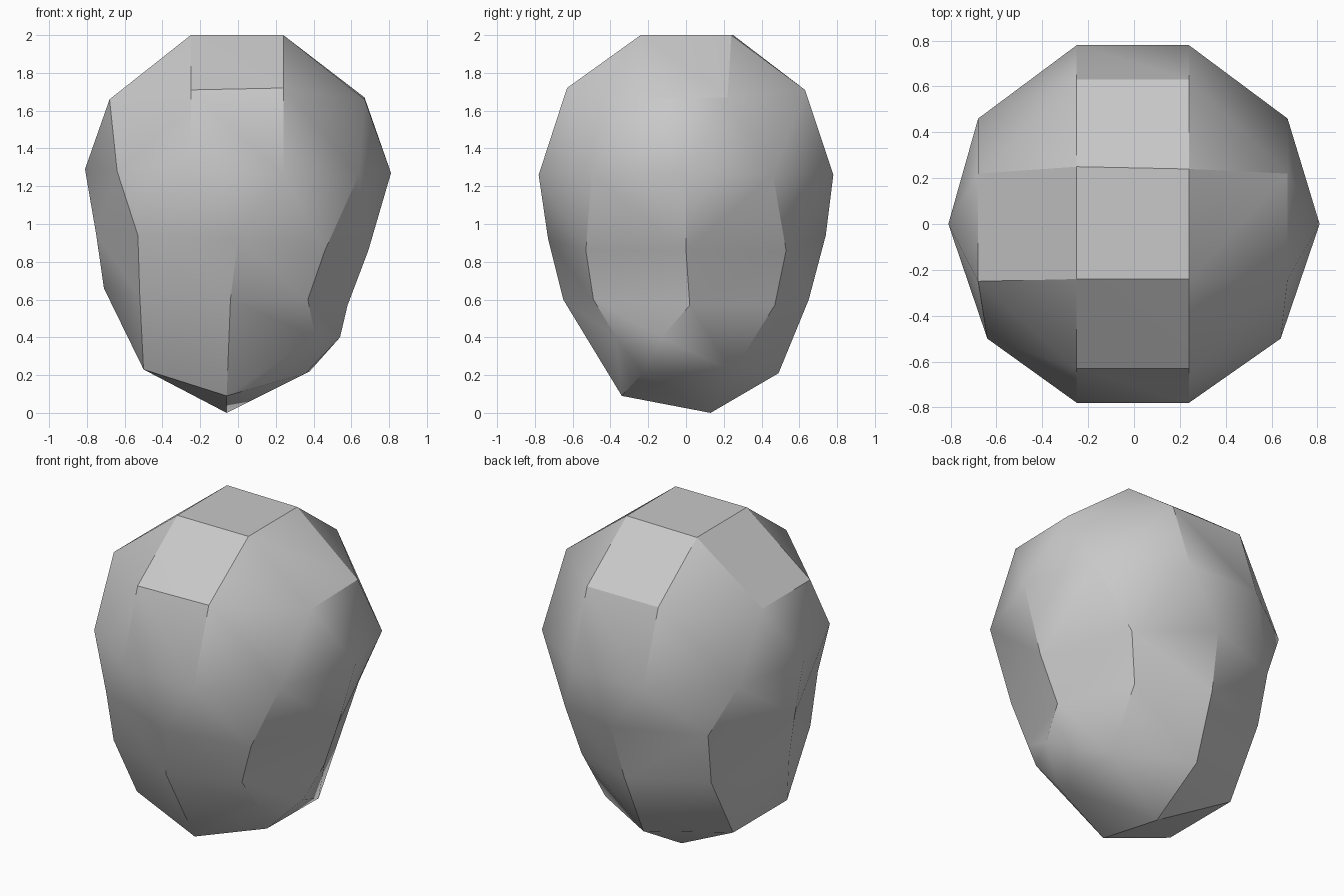
import bpy, bmesh, math
from mathutils import Vector

cube = bpy.data.objects.get("Cube")
if cube:
    bpy.data.objects.remove(cube, do_unlink=True)

# Single grey stone colour
grey = bpy.data.materials.new("stone_grey")
grey.use_nodes = True
colour = (0.58, 0.58, 0.58, 1.0)
grey.diffuse_color = colour
bsdf = next(n for n in grey.node_tree.nodes if n.type == 'BSDF_PRINCIPLED')
bsdf.inputs["Base Color"].default_value = colour
bsdf.inputs["Roughness"].default_value = 0.8

bm = bmesh.new()


def ring(*points):
    """Add a loop of vertices, counter-clockwise from the front."""
    return [bm.verts.new(p) for p in points]


def stitch(a, b):
    """Join two closed rings with triangles, taking the shorter diagonal."""
    i = j = 0
    na, nb = len(a), len(b)
    while i < na or j < nb:
        va, vb = a[i % na], b[j % nb]
        next_a, next_b = a[(i + 1) % na], b[(j + 1) % nb]
        step_a = (next_a.co - vb.co).length if i < na else math.inf
        step_b = (next_b.co - va.co).length if j < nb else math.inf
        if step_a < step_b:
            bm.faces.new((va, vb, next_a))
            i += 1
        else:
            bm.faces.new((va, vb, next_b))
            j += 1


# Flat top and the crown sloping down to the widest level
top = ring((-.25, -.24, 2), (.24, -.24, 2), (.24, .24, 2), (-.25, .25, 2))
crown = ring((-.25, -.63, 1.71), (.24, -.63, 1.72), (.67, -.24, 1.66),
             (.67, .22, 1.67), (.24, .63, 1.71), (-.25, .63, 1.71),
             (-.68, .22, 1.66), (-.68, -.25, 1.66))
waist = ring((-.25, -.78, 1.26), (.24, -.78, 1.26), (.64, -.50, 1.26),
             (.81, 0, 1.27), (.67, .46, 1.26), (.24, .78, 1.26),
             (-.25, .78, 1.26), (-.68, .46, 1.26), (-.81, 0, 1.29),
             (-.64, -.50, 1.28))

# Tapering lower body
body = ring((0, -.73, .92), (.46, -.53, .86), (.69, 0, .86), (.46, .53, .86),
            (0, .74, .94), (-.53, .54, .95), (-.75, 0, .94), (-.53, -.54, .94))
lower = ring((-.04, -.65, .60), (.37, -.49, .60), (.58, .02, .57),
             (.39, .47, .57), (-.03, .65, .60), (-.51, .48, .63),
             (-.71, 0, .66), (-.52, -.48, .62))
base = ring((-.06, -.34, .09), (.41, -.37, .40), (.54, -.13, .40),
            (.38, .25, .22), (-.05, .49, .21), (-.50, .25, .23),
            (-.50, -.28, .23))

bm.faces.new(top)
levels = [top, crown, waist, body, lower, base]
for upper_ring, lower_ring in zip(levels, levels[1:]):
    stitch(upper_ring, lower_ring)

# Chipped corner on one side of the base
chip = bm.verts.new((.36, -.23, .21))
for k in range(3):
    bm.faces.new((base[k], base[k + 1], chip))

# Underside fan to the lowest point
tip = bm.verts.new((-.06, .13, 0))
rim = [base[0], chip] + base[3:]
for k in range(len(rim)):
    bm.faces.new((rim[k], rim[(k + 1) % len(rim)], tip))

# Merge nearly flat triangle pairs into quads
bmesh.ops.join_triangles(bm, faces=[f for f in bm.faces if len(f.verts) == 3],
                         angle_face_threshold=math.radians(8),
                         angle_shape_threshold=math.radians(60))
bmesh.ops.recalc_face_normals(bm, faces=bm.faces[:])

mesh = bpy.data.meshes.new("faceted_stone")
bm.to_mesh(mesh)
bm.free()
mesh.materials.append(grey)
stone = bpy.data.objects.new("faceted_stone", mesh)
bpy.context.collection.objects.link(stone)

# Soft blends over shallow edges, crisp steep edges
for o in bpy.context.selected_objects:
    o.select_set(False)
stone.select_set(True)
bpy.context.view_layer.objects.active = stone
bpy.ops.object.shade_smooth_by_angle(angle=math.radians(30))
